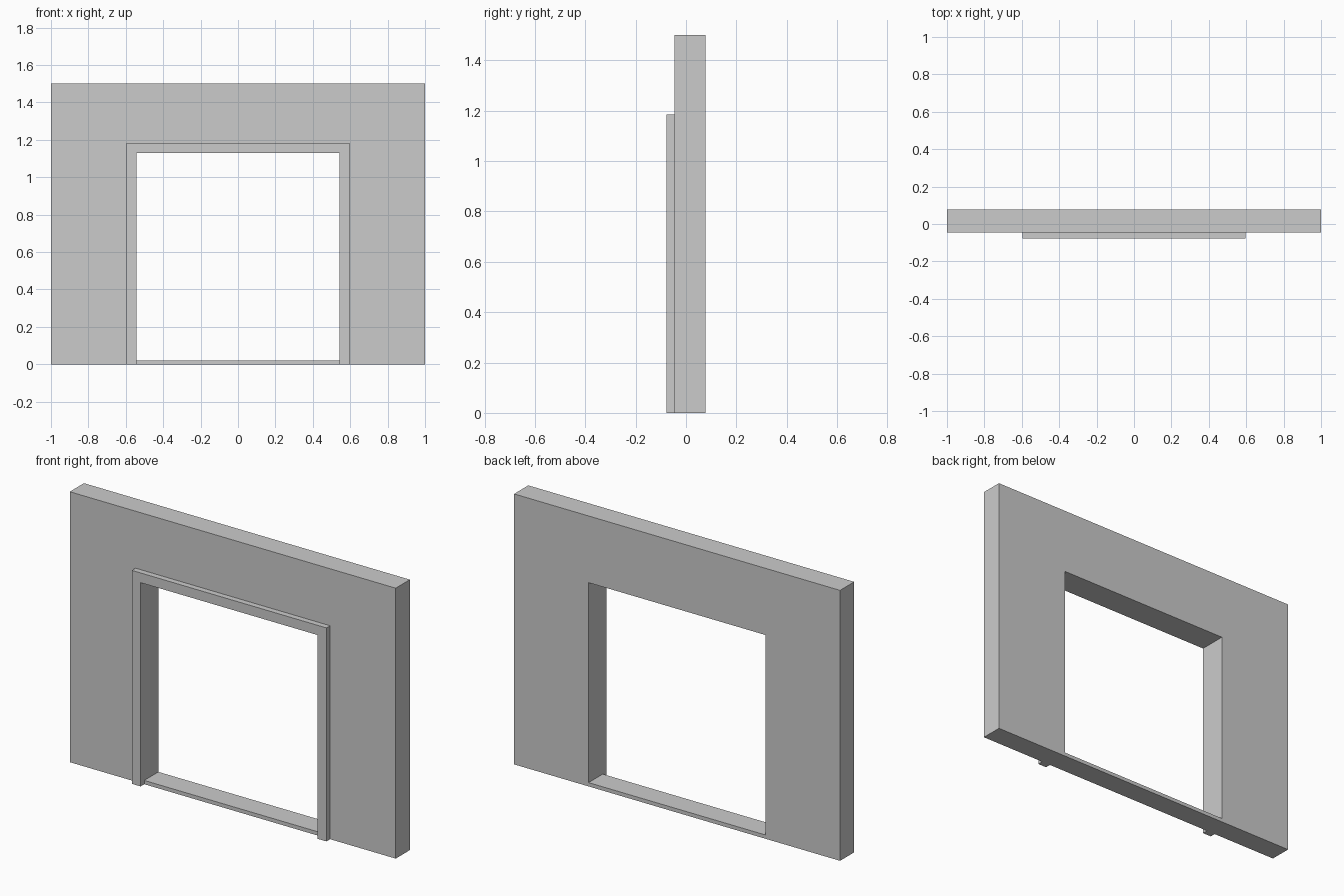
import bpy, bmesh
from mathutils import Vector

if "Cube" in bpy.data.objects:
    bpy.data.objects.remove(bpy.data.objects["Cube"])

# Shared measurements: opening half width, opening top, threshold height
OPEN_X, OPEN_TOP, SILL = 0.543, 1.13, 0.021
FRONT, WALL_FRONT, BACK = -0.078, -0.046, 0.078


def arch(half_width, bottom, top):
    """Corner points, from bottom left over the top to bottom right."""
    return [(-half_width, bottom), (-half_width, top), (half_width, top), (half_width, bottom)]


def frame(name, outer, inner, y0, y1, closed):
    """Fill the band between two outlines with quads and extrude it from y0 to y1."""
    bm = bmesh.new()
    o = [bm.verts.new((x, y0, z)) for x, z in outer]
    i = [bm.verts.new((x, y0, z)) for x, z in inner]
    n = len(o)
    for a in range(n if closed else n - 1):
        b = (a + 1) % n
        bm.faces.new((o[a], o[b], i[b], i[a]))
    result = bmesh.ops.extrude_face_region(bm, geom=bm.faces[:], use_keep_orig=True)
    moved = [g for g in result["geom"] if isinstance(g, bmesh.types.BMVert)]
    bmesh.ops.translate(bm, vec=Vector((0, y1 - y0, 0)), verts=moved)
    bmesh.ops.recalc_face_normals(bm, faces=bm.faces[:])
    mesh = bpy.data.meshes.new(name)
    bm.to_mesh(mesh)
    bm.free()
    obj = bpy.data.objects.new(name, mesh)
    bpy.context.collection.objects.link(obj)
    return obj


# Wall panel with the opening, low threshold included
frame("wall", arch(1.0, 0, 1.5), arch(OPEN_X, SILL, OPEN_TOP), WALL_FRONT, BACK, True)

# Raised trim around the sides and top of the opening
frame("door_trim", arch(0.597, 0, 1.184), arch(OPEN_X, 0, OPEN_TOP), FRONT, WALL_FRONT, False)
